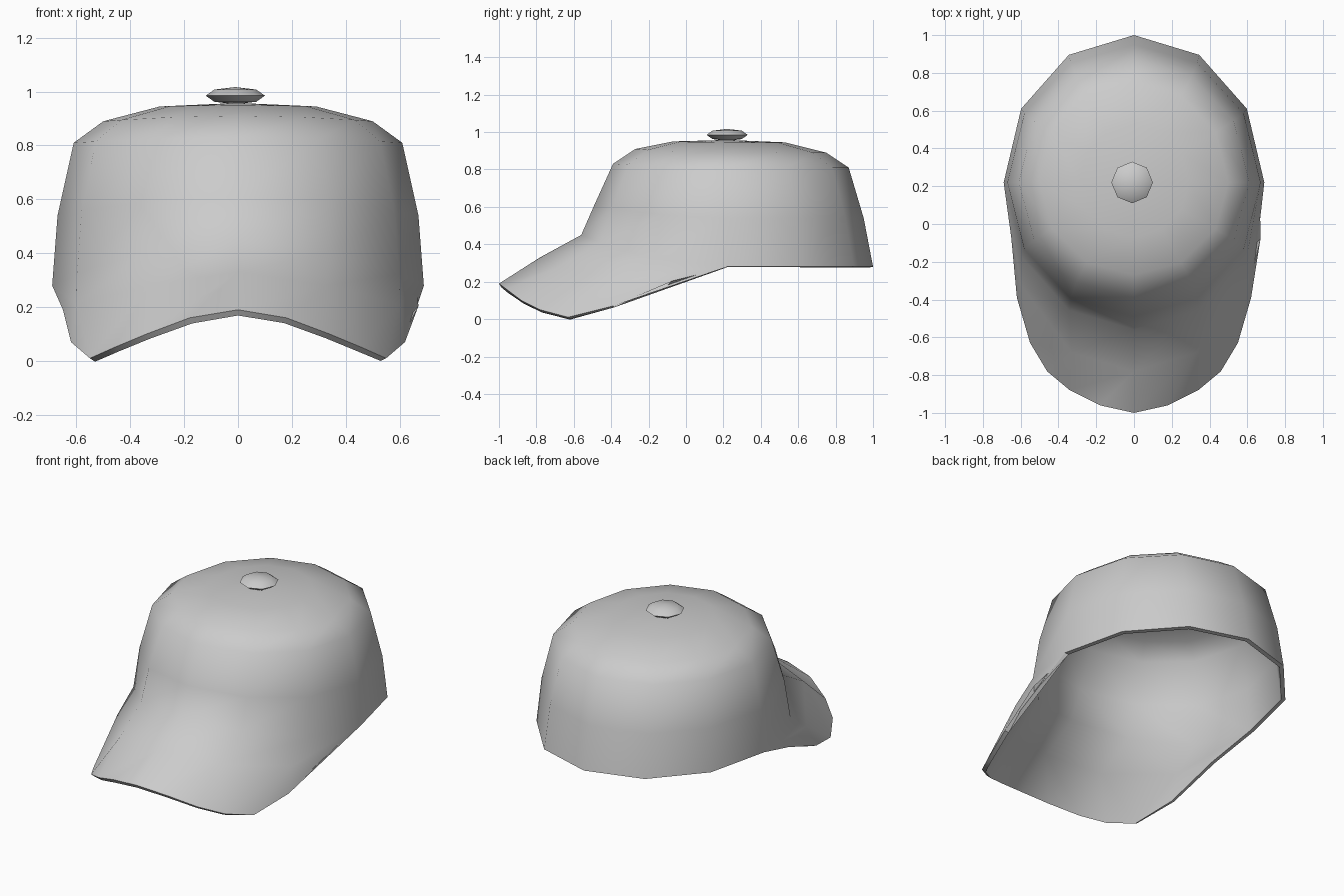
import bpy, bmesh
from math import sin, cos, pi, radians
from mathutils import Vector

cube = bpy.data.objects.get("Cube")
if cube:
    bpy.data.objects.remove(cube, do_unlink=True)

SIDES = 12
CENTRE_Y = 0.22

grey = bpy.data.materials.new("light_grey")
grey.use_nodes = True
grey.diffuse_color = (0.6, 0.6, 0.6, 1)
grey.node_tree.nodes["Principled BSDF"].inputs["Base Color"].default_value = (0.6, 0.6, 0.6, 1)


def zip_strip(bm, a, b):
    """Fill the gap between two vertex chains of different lengths."""
    i = j = 0
    while i < len(a) - 1 or j < len(b) - 1:
        step_a = (i + 1) / (len(a) - 1) if i < len(a) - 1 else 9
        step_b = (j + 1) / (len(b) - 1) if j < len(b) - 1 else 9
        if abs(step_a - step_b) < 1e-4:
            corners = [a[i], a[i + 1], b[j + 1], b[j]]
            i, j = i + 1, j + 1
        elif step_a < step_b:
            corners = [a[i], a[i + 1], b[j]]
            i += 1
        else:
            corners = [a[i], b[j + 1], b[j]]
            j += 1
        corners = list(dict.fromkeys(corners))
        if len(corners) > 2:
            bm.faces.new(corners)


def mirrored_chain(bm, half, first, last):
    """Half a chain from the left side to the middle, mirrored to the right."""
    right = [(-x, y, z) for x, y, z in reversed(half[:-1])]
    return [first] + [bm.verts.new(p) for p in half + right] + [last]


def finish(obj, angle):
    obj.data.materials.append(grey)
    bpy.ops.object.select_all(action="DESELECT")
    obj.select_set(True)
    bpy.context.view_layer.objects.active = obj
    for mod in list(obj.modifiers):
        bpy.ops.object.modifier_apply(modifier=mod.name)
    bpy.ops.object.shade_smooth_by_angle(angle=radians(angle))


# Crown: rings of (x radius, back radius, front radius, back z, front z)
rings = [
    (0.69, 0.78, 0.78, 0.28, 0.45),
    (0.67, 0.73, 0.71, 0.54, 0.61),
    (0.61, 0.65, 0.61, 0.81, 0.83),
    (0.50, 0.53, 0.49, 0.89, 0.91),
    (0.29, 0.31, 0.29, 0.945, 0.95),
]
bm = bmesh.new()
loops = []
for rx, back, front, z_back, z_front in rings:
    loop = []
    for k in range(SIDES):
        a = 2 * pi * k / SIDES
        ry = back if sin(a) > 0 else front
        lift = max(0, -sin(a)) ** 2
        loop.append(bm.verts.new((rx * cos(a), CENTRE_Y + ry * sin(a),
                                  z_back + (z_front - z_back) * lift)))
    loops.append(loop)
for low, high in zip(loops, loops[1:]):
    for k in range(SIDES):
        n = (k + 1) % SIDES
        bm.faces.new((low[k], low[n], high[n], high[k]))
apex = bm.verts.new((0, CENTRE_Y, 0.958))
for k in range(SIDES):
    bm.faces.new((loops[-1][k], loops[-1][(k + 1) % SIDES], apex))

# Brim: arched sheet growing out of the front half of the crown's lower ring
inner = [loops[0][-k % SIDES] for k in range(SIDES // 2 + 1)]
middle = mirrored_chain(bm, [(0.60, -0.32, 0.21), (0.33, -0.68, 0.28), (0, -0.78, 0.33)],
                        inner[0], inner[-1])
outer = mirrored_chain(bm, [(0.65, -0.07, 0.19), (0.62, -0.39, 0.07), (0.55, -0.63, 0.01),
                            (0.46, -0.78, 0.05), (0.34, -0.88, 0.10), (0.18, -0.96, 0.16),
                            (0, -1.0, 0.19)], inner[0], inner[-1])
zip_strip(bm, inner, middle)
zip_strip(bm, middle, outer)
bmesh.ops.recalc_face_normals(bm, faces=bm.faces)
bm.normal_update()
if apex.normal.z < 0:
    bmesh.ops.reverse_faces(bm, faces=bm.faces)

mesh = bpy.data.meshes.new("crown_and_brim")
bm.to_mesh(mesh)
bm.free()
cap = bpy.data.objects.new("crown_and_brim", mesh)
bpy.context.collection.objects.link(cap)
shell = cap.modifiers.new("cloth_thickness", "SOLIDIFY")
shell.thickness = 0.025
shell.offset = -1
finish(cap, 60)

# Button on top of the crown
bpy.ops.mesh.primitive_uv_sphere_add(segments=8, ring_count=4, radius=1,
                                     location=(-0.01, CENTRE_Y, 0.985))
button = bpy.context.object
button.name = button.data.name = "top_button"
button.scale = (0.11, 0.11, 0.032)
bpy.ops.object.transform_apply(location=False, rotation=False, scale=True)
finish(button, 80)
